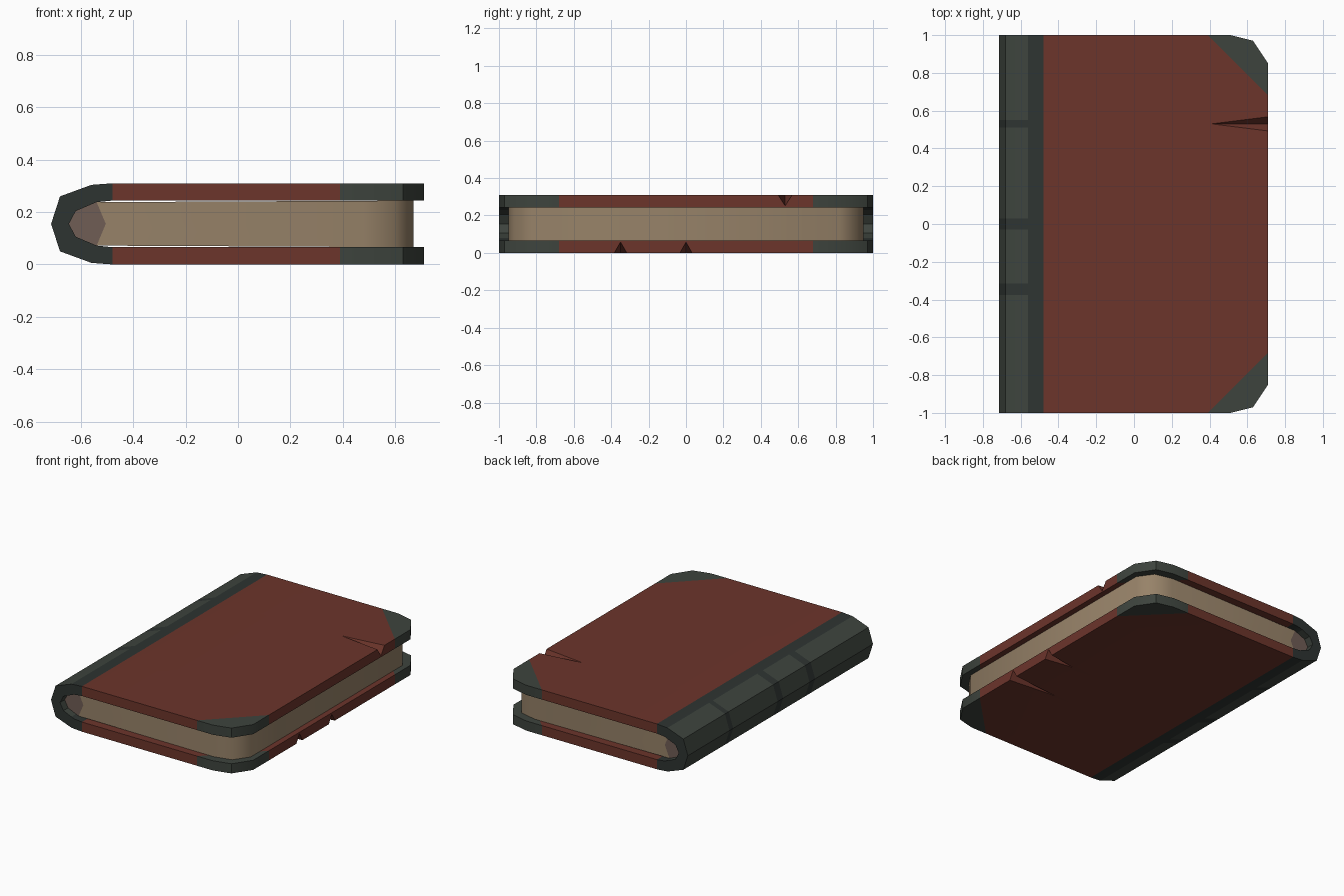
import bpy, bmesh
from mathutils import Vector

if "Cube" in bpy.data.objects:
    bpy.data.objects.remove(bpy.data.objects["Cube"])


def mat(name, rgb):
    m = bpy.data.materials.new(name)
    m.diffuse_color = (*rgb, 1)
    m.use_nodes = True
    m.node_tree.nodes["Principled BSDF"].inputs["Base Color"].default_value = m.diffuse_color
    return m


RED = mat("red_leather", (0.15, 0.035, 0.024))
GREEN = mat("green_leather", (0.047, 0.057, 0.047))
DARK = mat("dark_leather", (0.027, 0.034, 0.031))
PAPER = mat("paper", (0.31, 0.225, 0.14))
BAND = mat("headband", (0.16, 0.11, 0.09))


def cut(bm, co, no, clear=False):
    bmesh.ops.bisect_plane(bm, geom=bm.verts[:] + bm.edges[:] + bm.faces[:], dist=1e-5,
                           plane_co=co, plane_no=no, clear_outer=clear)
    if clear:
        bmesh.ops.holes_fill(bm, edges=[e for e in bm.edges if e.is_boundary], sides=0)


def prism(profile, half):
    """Extrude an x,z profile along y from -half to half."""
    bm = bmesh.new()
    face = bm.faces.new([bm.verts.new((x, -half, z)) for x, z in profile])
    ext = bmesh.ops.extrude_face_region(bm, geom=[face])
    bmesh.ops.translate(bm, vec=(0, 2 * half, 0),
                        verts=[v for v in ext["geom"] if isinstance(v, bmesh.types.BMVert)])
    bmesh.ops.recalc_face_normals(bm, faces=bm.faces[:])
    return bm


def trim_corners(bm, pts):
    """Cut the fore-edge corners along the line through three x,y points."""
    for (x0, y0), (x1, y1) in zip(pts, pts[1:]):
        for s in (1, -1):
            cut(bm, (x0, s * y0, 0), Vector((y0 - y1, s * (x1 - x0), 0)).normalized(), True)


def finish(bm, name, mats):
    bmesh.ops.recalc_face_normals(bm, faces=bm.faces[:])
    me = bpy.data.meshes.new(name)
    bm.to_mesh(me)
    bm.free()
    ob = bpy.data.objects.new(name, me)
    bpy.context.collection.objects.link(ob)
    for m in mats:
        me.materials.append(m)
    bpy.ops.object.select_all(action='DESELECT')
    ob.select_set(True)
    bpy.context.view_layer.objects.active = ob
    return ob


def mirrored(half, mid=0.155):
    """Complete a profile given from top to the middle point."""
    return half + [(x, 2 * mid - z) for x, z in reversed(half[:-1])]


# cover: one U-shaped section, rounded at the spine
outer = mirrored([(0.71, 0.31), (-0.48, 0.31), (-0.56, 0.304), (-0.68, 0.26), (-0.714, 0.155)])
inner = mirrored([(0.71, 0.244), (-0.48, 0.244), (-0.54, 0.238), (-0.62, 0.204), (-0.646, 0.155)])
bm = prism(outer + inner[::-1], 1.0)
trim_corners(bm, [(0.51, 1.0), (0.63, 0.97), (0.71, 0.85)])

# colour borders: spine edge, corner patches, spine bands
cut(bm, (-0.48, 0, 0), (1, 0, 0))
cut(bm, (-0.56, 0, 0), (1, 0, 0))
for s in (1, -1):
    cut(bm, (0.39, s, 0), Vector((1, s, 0)).normalized())
bands = [(0.51, 0.55), (-0.03, 0.03), (-0.375, -0.315)]
for y in sum(bands, ()):
    cut(bm, (0, y, 0), (0, 1, 0))
for f in bm.faces:
    c = f.calc_center_median()
    if c.x < -0.48:
        in_band = any(a < c.y < b for a, b in bands)
        f.material_index = 2 if in_band or c.x > -0.56 or abs(c.y) > 0.999 else 1
    elif c.x + abs(c.y) > 1.39:
        f.material_index = 1
cover = finish(bm, "cover", [RED, GREEN, DARK])
bpy.ops.object.shade_smooth_by_angle(angle=0.6)

# wedge-shaped tears in the board edges: y, half width, tip x, surface z, depth z
bm = bmesh.new()
for y, w, tip, z, zd in [(0.53, 0.04, 0.40, 0.312, 0.25),
                         (-0.35, 0.035, 0.36, -0.002, 0.06),
                         (0.0, 0.035, 0.50, -0.002, 0.06)]:
    v = [bm.verts.new(p) for p in [(tip, y, z), (0.72, y - w, z), (0.72, y + w, z), (0.72, y, zd)]]
    for tri in [(0, 1, 2), (0, 1, 3), (0, 2, 3), (1, 2, 3)]:
        bm.faces.new([v[i] for i in tri])
cutter = finish(bm, "tear_cutter", [RED])
cutter.hide_render = True
cutter.hide_set(True)
mod = cover.modifiers.new("tears", 'BOOLEAN')
mod.operation = 'DIFFERENCE'
mod.solver = 'EXACT'
mod.object = cutter

# page block
bm = prism([(0.67, 0.244), (-0.54, 0.238), (-0.505, 0.155), (-0.54, 0.072), (0.67, 0.066)], 0.95)
trim_corners(bm, [(0.48, 0.95), (0.60, 0.92), (0.67, 0.82)])
finish(bm, "pages", [PAPER])
bpy.ops.object.shade_smooth_by_angle(angle=0.75)

# headband filling the hollow of the spine
bm = prism(inner[2:7] + [(-0.505, 0.155)], 0.95)
finish(bm, "headband", [BAND])
